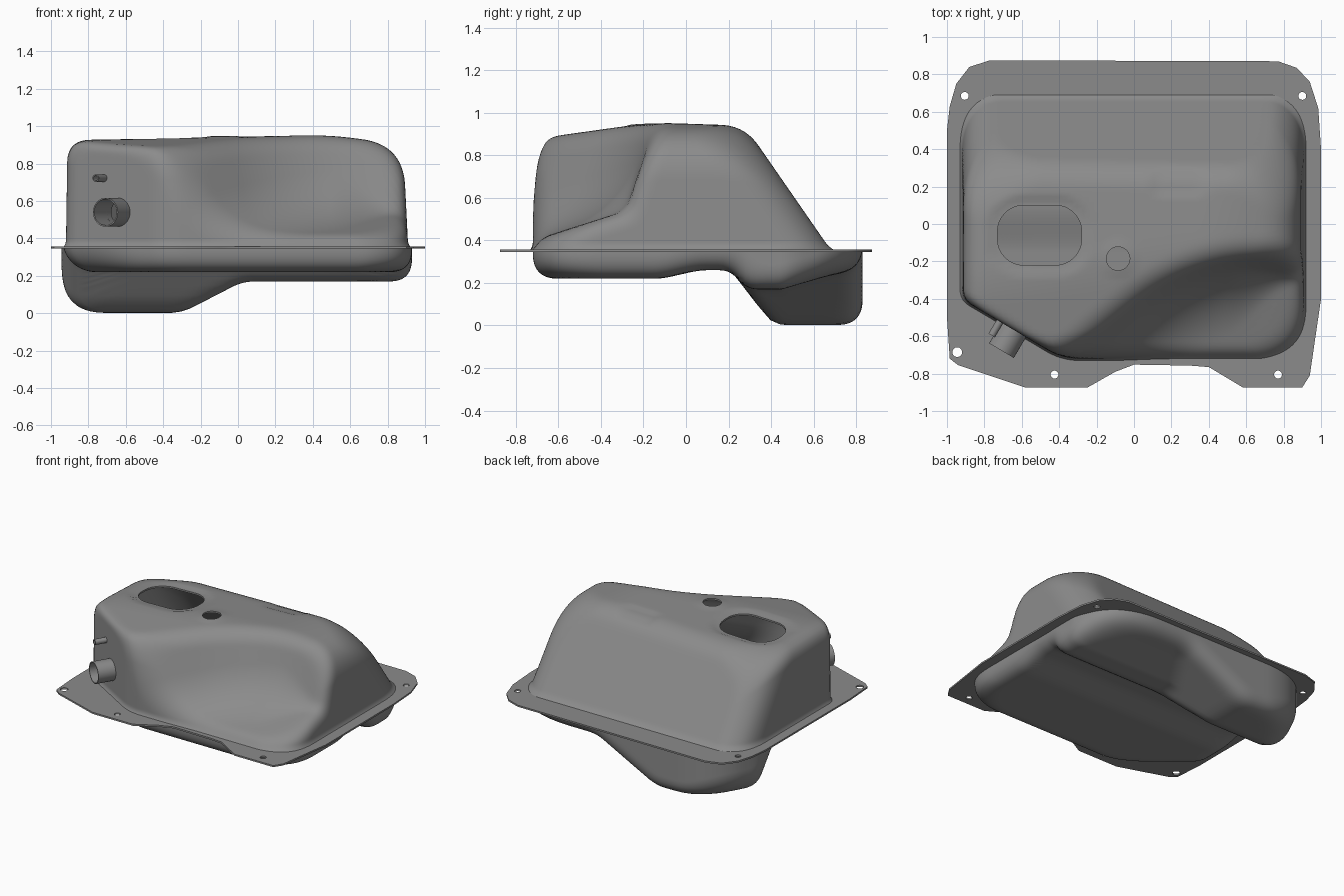
import bpy, bmesh, math
from mathutils import Vector

if "Cube" in bpy.data.objects:
    bpy.data.objects.remove(bpy.data.objects["Cube"])

steel = bpy.data.materials.new("dark_grey_steel")
steel.use_nodes = True
GREY = (0.26, 0.26, 0.26, 1)
steel.diffuse_color = GREY
steel.node_tree.nodes["Principled BSDF"].inputs["Base Color"].default_value = GREY
SEAM = 0.352


# Blending helpers: rounded intersection and rounded union of half-spaces
def smax(a, b, k):
    h = max(k - abs(a - b), 0)
    return max(a, b) + h * h / (4 * k)


def smin(a, b, k):
    return -smax(-a, -b, k)


def step(lo, hi, v):
    t = min(max((v - lo) / (hi - lo), 0), 1)
    return t * t * (3 - 2 * t)


def rounded_box(x, y, cx, cy, hx, hy, r):
    dx, dy = abs(x - cx) - hx + r, abs(y - cy) - hy + r
    return math.hypot(max(dx, 0), max(dy, 0)) + min(max(dx, dy), 0) - r


def walls(x, y, left, right, back, corner):
    f = smax(right, -y - 0.72, 0.14 + 0.16 * step(0.3, 0.8, x))
    f = smax(f, -x - left, 0.12)
    f = smax(f, -0.51 * x - 0.86 * y - 0.815, 0.05)
    return smax(f, back, corner)


def upper_field(x, y, z):
    rise = z - SEAM
    # crown, with shallow embossed seats around the openings
    crown = smax(z - 0.943 - 0.026 * x + 0.04 * (y + 0.12), z - 0.96 - 0.14 * (y + 0.12), 0.02)
    crown = smax(crown, z - 0.958 + 0.13 * (x - 0.45), 0.02)
    crown += 0.012 * step(0.04, 0.0, rounded_box(x, y, -0.505, -0.06, 0.24, 0.175, 0.14))
    crown -= 0.006 * step(0.04, 0.0, math.hypot(x + 0.085, y + 0.185) - 0.07)
    crown += 0.01 * step(0.03, 0.0, rounded_box(x, y, 0.24, 0.22, 0.12, 0.05, 0.02))
    # broad right shoulder, sloping back and the other walls
    shoulder = smax(crown, x - 0.91 + 0.05 * rise, 0.22)
    slope = 0.822 * y + 0.569 * z - 0.761
    corner = 0.09 + 0.15 * step(0.5, 0.85, abs(x))
    f = walls(x, y, 0.92 - 0.015 * rise, shoulder, slope, corner)
    f -= 0.014 * max(0, 1 - rise / 0.04) ** 2
    # front scoop: floor, rear wall and diagonal wall
    floor = (z - 0.40 - 0.32 * (y + 0.72)) * 0.95
    rear = (-0.28 + 0.34 * (z - 0.55) - y) * 0.94
    diagonal = (0.6 * x - 0.8 * y - 0.33 - 0.4 * (0.88 - z)) * 0.92
    bowl = 0.05 + 0.15 * step(0.85, 0.5, x)
    scoop = smin(smin(rear, diagonal, 0.25), floor, bowl)
    return smax(f, scoop, 0.09)


def lower_field(x, y, z):
    corner = 0.16 + 0.32 * step(0.2, 0.6, y)
    f = walls(x, y, 0.945, x - 0.93, y - 0.83, corner)
    pad = 0.22 + 0.04 * step(-0.15, 0.1, y) - z
    deep = smax(0.002 - z, (0.002 + 0.515 * (x + 0.3) - z) * 0.89, 0.03)
    shallow = 0.17 + 0.29 * max(0, y - 0.45) - z
    sump = smax(smin(deep, shallow, 0.03), (0.24 - y + 0.77 * (0.22 - z)) * 0.79, 0.05)
    return smax(f, smin(pad, sump, 0.04), 0.12 + 0.1 * step(-0.5, -0.9, x))


def activate(obj):
    bpy.ops.object.select_all(action="DESELECT")
    obj.select_set(True)
    bpy.context.view_layer.objects.active = obj


def finish(obj, angle=35):
    activate(obj)
    bpy.ops.object.convert(target="MESH")
    obj.data.materials.clear()
    obj.data.materials.append(steel)
    bpy.ops.object.shade_smooth_by_angle(angle=math.radians(angle))


def make_object(name, bm):
    mesh = bpy.data.meshes.new(name)
    bm.to_mesh(mesh)
    bm.free()
    obj = bpy.data.objects.new(name, mesh)
    bpy.context.collection.objects.link(obj)
    return obj


def pressed_shell(name, field, height, centre, cutters=()):
    """Push a gridded open box outwards until it meets the field's surface."""
    bm = bmesh.new()
    bmesh.ops.create_cube(bm, size=2)
    bmesh.ops.subdivide_edges(bm, edges=bm.edges[:], cuts=56, use_grid_fill=True)
    open_side = -1 if height > 0 else 1
    rim = [f for f in bm.faces if f.normal.z * open_side > 0.9]
    bmesh.ops.delete(bm, geom=rim, context="FACES")
    for v in bm.verts:
        target = Vector((v.co.x * 0.92, v.co.y * 0.76,
                         SEAM + abs(height) * (v.co.z - open_side) / 2))
        ray = target - centre
        lo, hi = 0.0, 2.5
        for _ in range(16):
            mid = (lo + hi) / 2
            if field(*(centre + ray * mid)) < 0:
                lo = mid
            else:
                hi = mid
        v.co = centre + ray * lo
    obj = make_object(name, bm)
    skin = obj.modifiers.new("thickness", "SOLIDIFY")
    skin.thickness, skin.offset = 0.012, -1
    for cutter in cutters:
        cut = obj.modifiers.new("opening", "BOOLEAN")
        cut.operation, cut.solver, cut.object = "DIFFERENCE", "EXACT", cutter
    finish(obj)


def ring(cx, cy, r, n=24):
    return [(cx + r * math.cos(i * math.tau / n), cy + r * math.sin(i * math.tau / n))
            for i in range(n)]


def rounded_rect(cx, cy, hx, hy, r, n=8):
    pts = []
    for q, (sx, sy) in enumerate(((1, 1), (-1, 1), (-1, -1), (1, -1))):
        for i in range(n + 1):
            a = (q + i / n) * math.pi / 2
            pts.append((cx + sx * (hx - r) + r * math.cos(a),
                        cy + sy * (hy - r) + r * math.sin(a)))
    return pts


def prism(name, pts, z0, z1):
    bm = bmesh.new()
    face = bm.faces.new([bm.verts.new((x, y, z0)) for x, y in pts])
    top = bmesh.ops.extrude_face_region(bm, geom=[face])
    for v in top["geom"]:
        if isinstance(v, bmesh.types.BMVert):
            v.co.z = z1
    bmesh.ops.recalc_face_normals(bm, faces=bm.faces[:])
    obj = make_object(name, bm)
    obj.hide_render = True
    return obj


def place_along(obj, start, direction):
    obj.location = start
    obj.rotation_euler = Vector(direction).to_track_quat("Z", "Y").to_euler()


def pipe(name, start, direction, length, radius, wall):
    bm = bmesh.new()
    profile = ((radius, 0), (radius, length), (radius - wall, length), (radius - wall, 0))
    loops = [[bm.verts.new((x, y, z)) for x, y in ring(0, 0, r, 32)] for r, z in profile]
    for a, b in zip(loops, loops[1:] + loops[:1]):
        for i in range(32):
            j = (i + 1) % 32
            bm.faces.new((a[i], a[j], b[j], b[i]))
    obj = make_object(name, bm)
    place_along(obj, start, direction)
    finish(obj)


# Openings in the upper shell
OUT = (-0.51, -0.86, 0)
NECK = (-0.617, -0.522, 0.54)
sender_cut = prism("sender_cutter", rounded_rect(-0.505, -0.06, 0.225, 0.16, 0.14), 0.75, 1.1)
vent_cut = prism("vent_cutter", ring(-0.085, -0.185, 0.063), 0.75, 1.1)
neck_cut = prism("neck_cutter", ring(0, 0, 0.07), -0.1, 0.1)
place_along(neck_cut, NECK, OUT)
cutters = [sender_cut, vent_cut, neck_cut]
bpy.context.view_layer.update()

# Shells
pressed_shell("upper_shell", upper_field, 0.58, Vector((-0.1, 0.1, SEAM)), cutters)
pressed_shell("lower_shell", lower_field, -0.25, Vector((-0.2, 0.24, SEAM)))
for cutter in cutters:
    bpy.data.objects.remove(cutter)

# Mounting flange with bolt holes and an open middle
outline = [(-0.77, 0.875), (0.77, 0.87), (0.87, 0.835), (0.94, 0.76), (0.985, 0.62),
           (1, 0.4), (1, -0.4), (0.975, -0.57), (0.94, -0.81), (0.9, -0.873), (0.58, -0.873),
           (0.4, -0.765), (0.3, -0.757), (0, -0.752), (-0.1, -0.79), (-0.25, -0.875),
           (-0.58, -0.875), (-0.94, -0.755), (-0.985, -0.72), (-1, -0.5), (-1, 0.5),
           (-0.985, 0.63), (-0.95, 0.75), (-0.88, 0.84)]
middle = [(-0.88, 0.5), (-0.75, 0.62), (0.75, 0.62), (0.87, 0.5), (0.87, -0.52),
          (0.7, -0.68), (-0.4, -0.68), (-0.88, -0.4)]
bolts = [(-0.905, 0.685, 0.021), (0.9, 0.685, 0.021), (-0.945, -0.685, 0.026),
         (-0.425, -0.805, 0.021), (0.77, -0.805, 0.021)]
curve = bpy.data.curves.new("flange", "CURVE")
curve.dimensions, curve.fill_mode, curve.extrude = "2D", "BOTH", 0.006
for pts in [outline, middle] + [ring(*b) for b in bolts]:
    spline = curve.splines.new("POLY")
    spline.points.add(len(pts) - 1)
    for p, (x, y) in zip(spline.points, pts):
        p.co = (x, y, 0, 1)
    spline.use_cyclic_u = True
flange = bpy.data.objects.new("flange", curve)
flange.location.z = SEAM
bpy.context.collection.objects.link(flange)
finish(flange)

# Filler neck and breather pipe
pipe("filler_neck", NECK, OUT, 0.18, 0.077, 0.007)
pipe("breather_pipe", (-0.71, -0.51, 0.722), OUT, 0.1, 0.02, 0.006)
